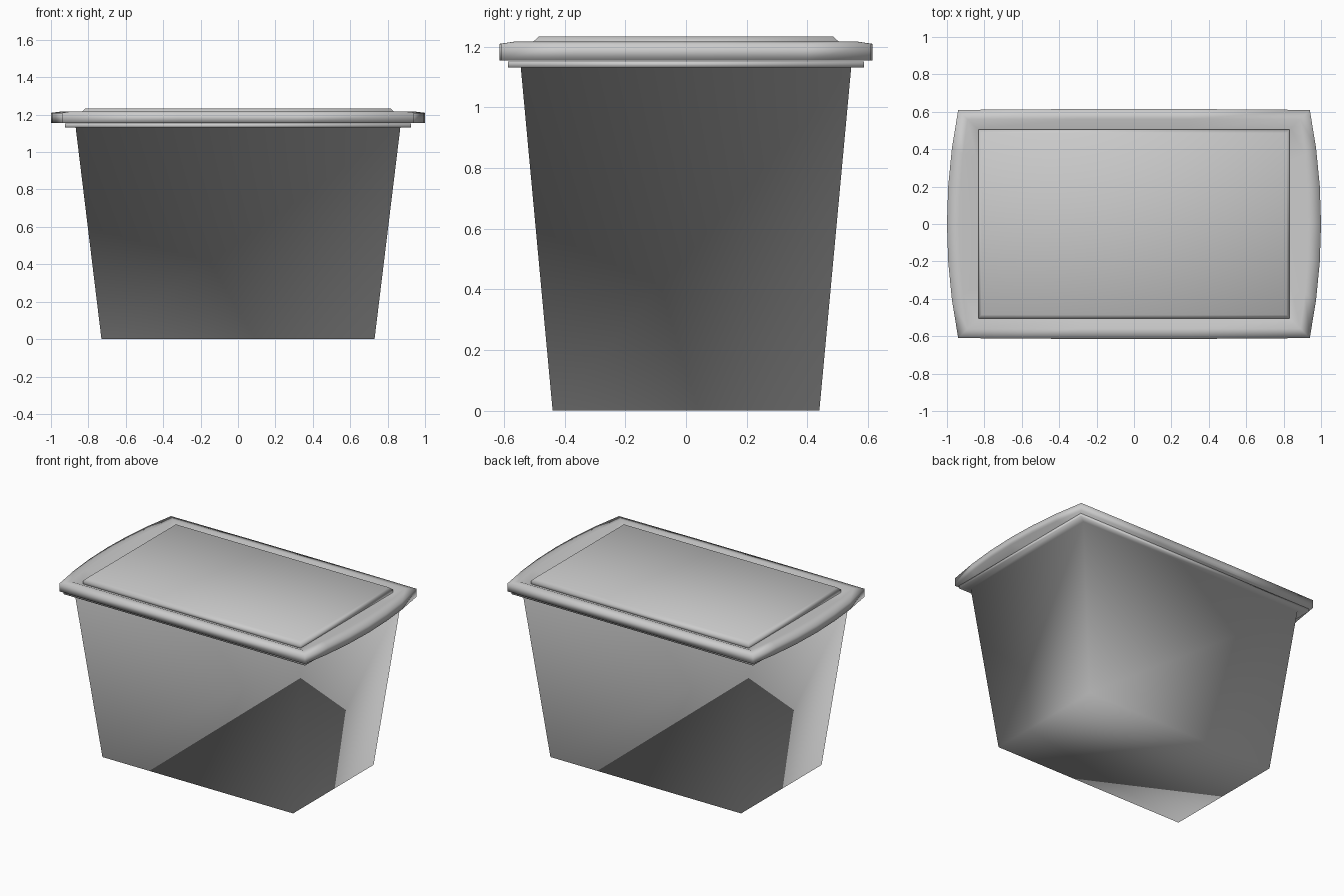
import bpy, bmesh

if "Cube" in bpy.data.objects:
    bpy.data.objects.remove(bpy.data.objects["Cube"])


def outline(hx, hy, bow_x=0.0, bow_y=0.0, nx=1, ny=1):
    """Rectangle loop whose ends and sides bulge outward."""
    pts = []
    for i in range(nx):                                   # front side
        t = -1 + 2 * i / nx
        pts.append((hx * t, -hy - bow_y * (1 - t * t)))
    for i in range(ny):                                   # right end
        t = -1 + 2 * i / ny
        pts.append((hx + bow_x * (1 - t * t), hy * t))
    return pts + [(-x, -y) for x, y in pts]               # back and left


def stack(name, rings):
    """Closed smooth mesh lofted through (outline, z) rings."""
    bm = bmesh.new()
    loops = [[bm.verts.new((x, y, z)) for x, y in pts] for pts, z in rings]
    for a, b in zip(loops, loops[1:]):
        n = len(a)
        for i in range(n):
            j = (i + 1) % n
            bm.faces.new((a[i], a[j], b[j], b[i]))
    bm.faces.new(loops[0][::-1])
    bm.faces.new(loops[-1])
    bmesh.ops.recalc_face_normals(bm, faces=bm.faces)
    for f in bm.faces:
        f.smooth = True
    me = bpy.data.meshes.new(name)
    bm.to_mesh(me)
    bm.free()
    ob = bpy.data.objects.new(name, me)
    bpy.context.collection.objects.link(ob)
    return ob


# Tapered tub flaring into a stepped rim under the lid
stack("tub", [
    (outline(0.73, 0.44), 0.0),
    (outline(0.868, 0.545), 1.132),
    (outline(0.925, 0.588), 1.132),
    (outline(0.925, 0.588), 1.152),
])

# Lid border with bowed ends, falling to a groove around the panel
seg = dict(nx=3, ny=6)
stack("lid", [
    (outline(0.94, 0.61, 0.06, 0.005, **seg), 1.155),
    (outline(0.94, 0.61, 0.06, 0.005, **seg), 1.210),
    (outline(0.89, 0.56, 0.045, 0.0, **seg), 1.218),
    (outline(0.838, 0.510, 0.003, 0.0, **seg), 1.195),
])

# Raised panel with a chamfered edge
stack("lid_panel", [
    (outline(0.832, 0.504), 1.185),
    (outline(0.832, 0.504), 1.217),
    (outline(0.815, 0.485), 1.234),
])
